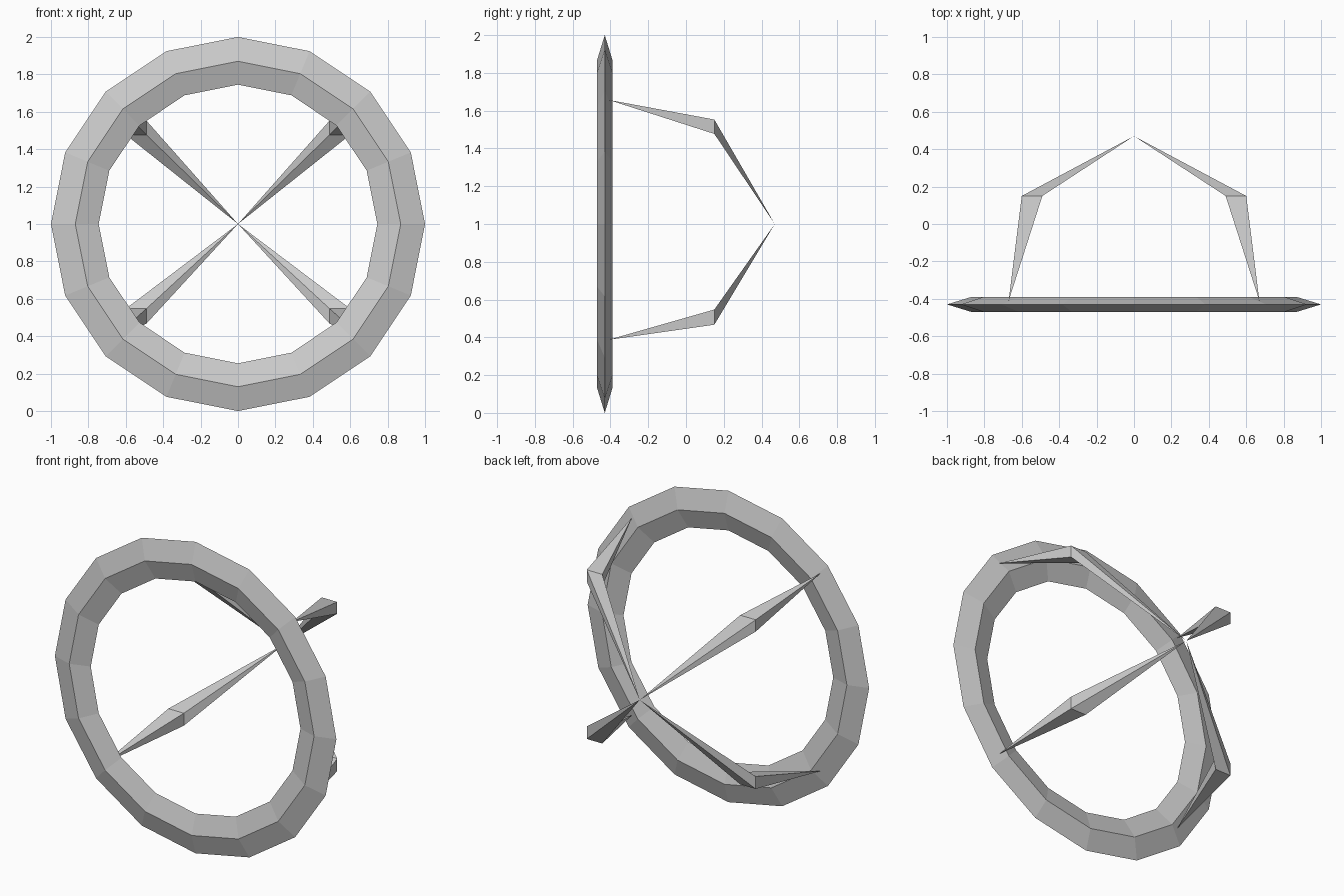
import bpy, math

if "Cube" in bpy.data.objects:
    bpy.data.objects.remove(bpy.data.objects["Cube"])


def make_mesh(name, verts, faces):
    mesh = bpy.data.meshes.new(name)
    mesh.from_pydata(verts, [], faces)
    mesh.update()
    obj = bpy.data.objects.new(name, mesh)
    bpy.context.collection.objects.link(obj)
    return obj


# Ring: 16 flat segments with a thin diamond section
def build_ring():
    profile = [(1.0, -0.43), (0.87, -0.47), (0.745, -0.43), (0.87, -0.39)]
    segs, n = 16, len(profile)
    verts = [(r * math.cos(i * math.tau / segs), y, 1 + r * math.sin(i * math.tau / segs))
             for i in range(segs) for r, y in profile]
    faces = []
    for i in range(segs):
        a, b = i * n, (i + 1) % segs * n
        for j in range(n):
            k = (j + 1) % n
            faces.append((a + j, a + k, b + k, b + j))
    make_mesh("ring", verts, faces)


# Strut: spike from the ring to a rectangular elbow, then to the shared back point
def build_strut(name, side, tip_z, z_low, z_high):
    x0, x1, y = 0.49 * side, 0.60 * side, 0.15
    verts = [(0.67 * side, -0.41, tip_z),
             (x0, y, z_low), (x1, y, z_low), (x1, y, z_high), (x0, y, z_high),
             (0, 0.47, 1)]
    faces = []
    for j in range(4):
        a, b = 1 + j, 1 + (j + 1) % 4
        faces += [(0, a, b), (5, b, a)]
    if side < 0:
        faces = [f[::-1] for f in faces]
    make_mesh(name, verts, faces)


build_ring()
for side, label in ((-1, "left"), (1, "right")):
    build_strut("upper_strut_" + label, side, 1.657, 1.477, 1.553)
    build_strut("lower_strut_" + label, side, 0.387, 0.467, 0.547)
